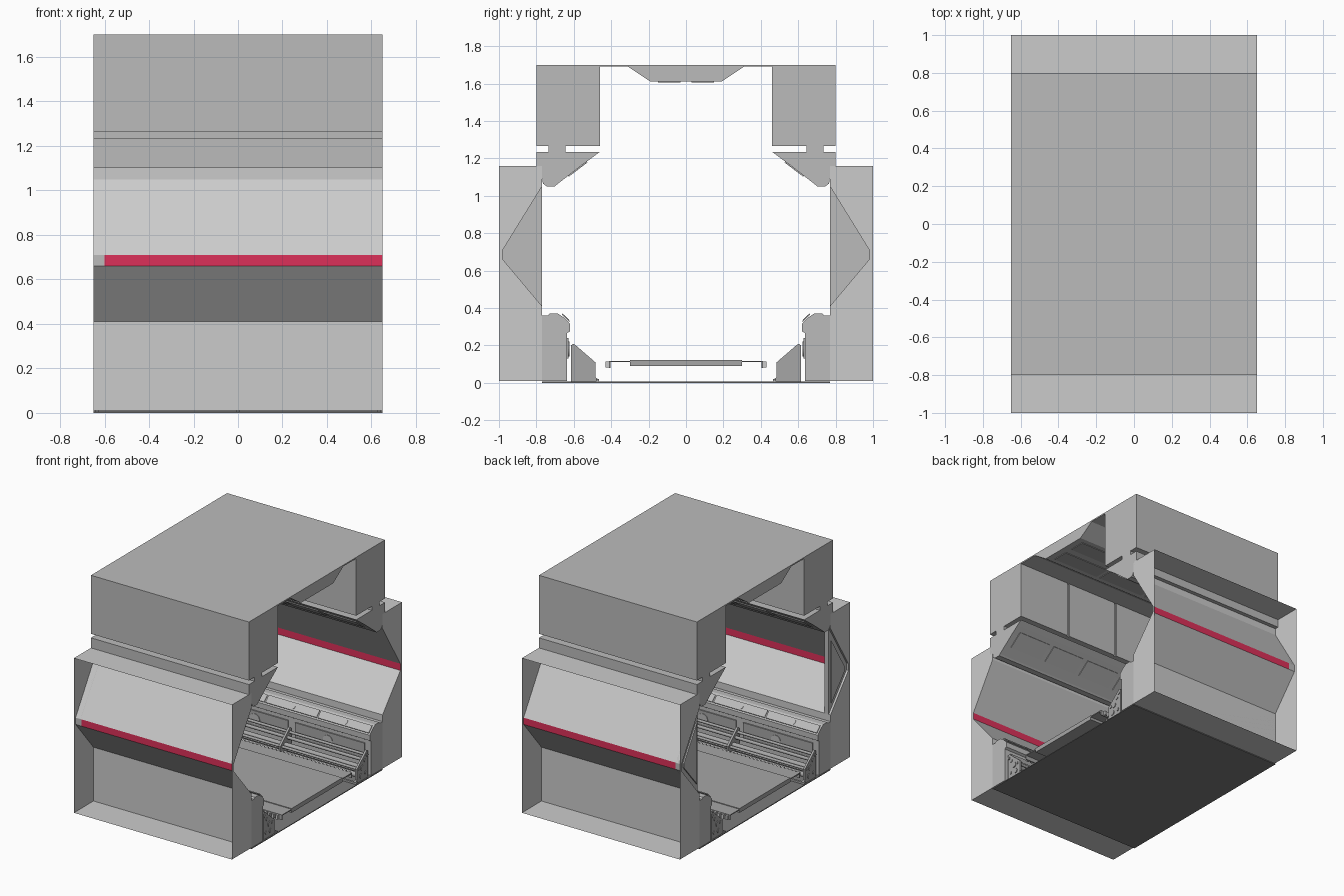
import bpy, bmesh, math
from mathutils import Vector, Matrix

if "Cube" in bpy.data.objects:
    bpy.data.objects.remove(bpy.data.objects["Cube"])

HX = 0.65  # half length of the corridor along x


def finish(bm, name, mirror=True, color=None, recalc=True):
    if recalc:
        bmesh.ops.recalc_face_normals(bm, faces=bm.faces)
    me = bpy.data.meshes.new(name)
    bm.to_mesh(me)
    bm.free()
    ob = bpy.data.objects.new(name, me)
    bpy.context.collection.objects.link(ob)
    if mirror:
        m = ob.modifiers.new("other_side", 'MIRROR')
        m.use_axis = (False, True, False)
        m.use_mirror_merge = False
    if color:
        mat = bpy.data.materials.new(name)
        mat.diffuse_color = color
        mat.use_nodes = True
        mat.node_tree.nodes["Principled BSDF"].inputs["Base Color"].default_value = mat.diffuse_color
        me.materials.append(mat)
    return ob


def add_prism(bm, pts, x0, x1):
    a = [bm.verts.new((x0, y, z)) for y, z in pts]
    b = [bm.verts.new((x1, y, z)) for y, z in pts]
    n = len(pts)
    bm.faces.new(a)
    bm.faces.new(b[::-1])
    for i in range(n):
        bm.faces.new((a[i], a[(i + 1) % n], b[(i + 1) % n], b[i]))


def prism(name, pts, spans=((-HX, HX),), **kw):
    bm = bmesh.new()
    for x0, x1 in spans:
        add_prism(bm, pts, x0, x1)
    return finish(bm, name, **kw)


def rect(y0, y1, z0, z1):
    return [(y0, z0), (y1, z0), (y1, z1), (y0, z1)]


def sheet(name, pts, x0=-HX, x1=HX, **kw):
    bm = bmesh.new()
    a = [bm.verts.new((x0, y, z)) for y, z in pts]
    b = [bm.verts.new((x1, y, z)) for y, z in pts]
    for i in range(len(pts) - 1):
        bm.faces.new((a[i], a[i + 1], b[i + 1], b[i]))
    return finish(bm, name, recalc=False, **kw)


def discs(name, xs, y, z, r, axis, depth=0.006, seg=20, **kw):
    bm = bmesh.new()
    rot = Vector((0, 0, 1)).rotation_difference(Vector(axis)).to_matrix().to_4x4()
    for x in xs:
        bmesh.ops.create_cone(bm, cap_ends=True, segments=seg, radius1=r, radius2=r,
                              depth=depth, matrix=Matrix.Translation((x, y, z)) @ rot)
    return finish(bm, name, **kw)


dark = (0.2, 0.2, 0.2, 1)
mid = (0.38, 0.38, 0.38, 1)
grey = (0.5, 0.5, 0.5, 1)

# Outer walls: outward-folded sheet with a light strip along the fold
sheet("wall_upper", [(0.77, 1.16), (0.77, 1.05), (0.98, 0.71)])
sheet("wall_lower", [(0.98, 0.66), (0.77, 0.41), (0.77, 0.01)])
sheet("red_light_strip", [(0.98, 0.71), (0.98, 0.66)], -0.6, HX, color=(0.72, 0.03, 0.1, 1))
sheet("strip_end", [(0.98, 0.71), (0.98, 0.66)], -HX, -0.6, color=grey)
sheet("wall_top_shelf", [(1.0, 1.16), (0.77, 1.16)])
sheet("wall_bottom_shelf", [(0.77, 0.01), (1.0, 0.01)])

# End plates with the fold cut out of them
plate = [(1.0, 0.01), (1.0, 1.16), (0.77, 1.16), (0.77, 1.05),
         (0.98, 0.71), (0.98, 0.66), (0.77, 0.41), (0.77, 0.01)]
bm = bmesh.new()
for x in (-HX, HX):
    f = bm.faces.new([bm.verts.new((x, y, z)) for y, z in plate])
    f.normal_update()
    if f.normal.x * x < 0:
        f.normal_flip()
finish(bm, "wall_end_plates", recalc=False)

# Cap closing the fold at one end, with a raised inner panel
prism("fold_cap", [(0.77, 1.05), (0.98, 0.71), (0.98, 0.66), (0.77, 0.41)], ((-0.635, -0.6),), color=grey)
prism("fold_cap_panel", [(0.79, 0.95), (0.945, 0.70), (0.945, 0.67), (0.79, 0.49)], ((-0.645, -0.635),), color=grey)
discs("fold_cap_studs", [-0.598], 0.85, 0.68, 0.02, (1, 0, 0), color=grey)

# Lower bench along the wall
prism("bench", [(0.77, 0.01), (0.637, 0.01), (0.637, 0.265), (0.62, 0.275), (0.62, 0.315),
                (0.655, 0.35), (0.67, 0.36), (0.685, 0.37), (0.73, 0.37), (0.74, 0.36), (0.77, 0.36)], color=grey)
prism("bench_slope_panels", [(0.622, 0.33), (0.662, 0.37), (0.665, 0.365), (0.625, 0.325)],
      [(-0.64 + i * 0.43, -0.22 + i * 0.43) for i in range(3)], color=grey)
prism("bench_front_panels", rect(0.628, 0.637, 0.13, 0.24), ((-0.6, -0.03), (0.03, 0.6)), color=mid)
discs("bench_slope_lamps", [-0.43, 0, 0.43], 0.642, 0.349, 0.022, (0, -1, 1), color=grey)
discs("bench_front_ports", [-0.3, 0.3], 0.627, 0.18, 0.04, (0, 1, 0), color=grey)

# Pipe rack: brackets and long pipes
bracket = [(0.615, 0.005), (0.615, 0.2), (0.605, 0.208), (0.595, 0.205), (0.485, 0.11),
           (0.485, 0.03), (0.47, 0.02), (0.465, 0.005)]
prism("pipe_brackets", bracket, ((-0.64, -0.625), (-0.008, 0.008), (0.625, 0.64)), color=mid)
for i, (y, z, r) in enumerate([(0.545, 0.1, 0.02), (0.53, 0.045, 0.018), (0.512, 0.1, 0.01),
                               (0.575, 0.145, 0.012), (0.6, 0.175, 0.01), (0.585, 0.05, 0.012)]):
    ob = discs("pipe_%d" % (i + 1), [0], y, z, r, (1, 0, 0), depth=1.29, seg=12, color=mid)
    for p in ob.data.polygons:
        p.use_smooth = len(p.vertices) == 4
prism("pipe_foot_rail", rect(0.465, 0.48, 0.004, 0.02), color=mid)

# Floor: base plate, walkway slab, side wings and slotted edge teeth
prism("base_plate", rect(-0.77, 0.77, 0.0, 0.006), mirror=False, color=dark)
prism("walkway_slab", rect(-0.3, 0.3, 0.09, 0.122), mirror=False, color=mid)
prism("walkway_wings", rect(0.3, 0.405, 0.11, 0.117), color=mid)
prism("walkway_edge_rail", rect(0.405, 0.412, 0.08, 0.117), color=mid)
prism("walkway_edge_teeth", rect(0.412, 0.43, 0.082, 0.114),
      [(-0.64 + i * 0.032, -0.622 + i * 0.032) for i in range(40)])

# Upper cabinets with a groove below and a slanted underside
prism("cabinet", [(0.8, 1.69), (0.47, 1.69), (0.47, 1.265), (0.645, 1.265), (0.645, 1.235),
                  (0.46, 1.235), (0.50, 1.205), (0.555, 1.165), (0.69, 1.06), (0.70, 1.05),
                  (0.745, 1.05), (0.765, 1.065), (0.77, 1.10), (0.80, 1.10), (0.80, 1.235),
                  (0.735, 1.235), (0.735, 1.265), (0.8, 1.265)], color=grey)
prism("cabinet_doors", rect(0.46, 0.47, 1.265, 1.69),
      ((-HX, -0.225), (-0.205, 0.205), (0.225, HX)), color=grey)
d = Vector((0.69 - 0.5, 1.06 - 1.205)).normalized()
n = Vector((d.y, -d.x)) * 0.006
a, b = Vector((0.53, 1.183)), Vector((0.63, 1.107))
prism("cabinet_underside_tiles", [tuple(p) for p in (a, b, b + n, a + n)],
      [(-0.6 + i * 0.31, -0.33 + i * 0.31) for i in range(4)], color=grey)

# Roof sheet and central ceiling duct
prism("roof_sheet", rect(-0.8, 0.8, 1.69, 1.7), mirror=False, color=grey)
prism("ceiling_duct", [(-0.31, 1.69), (-0.19, 1.61), (0.19, 1.61), (0.31, 1.69)], mirror=False, color=grey)
prism("ceiling_duct_slats", rect(0.03, 0.15, 1.605, 1.612),
      ((-0.6, -0.22), (-0.19, 0.19), (0.22, 0.6)), color=mid)
